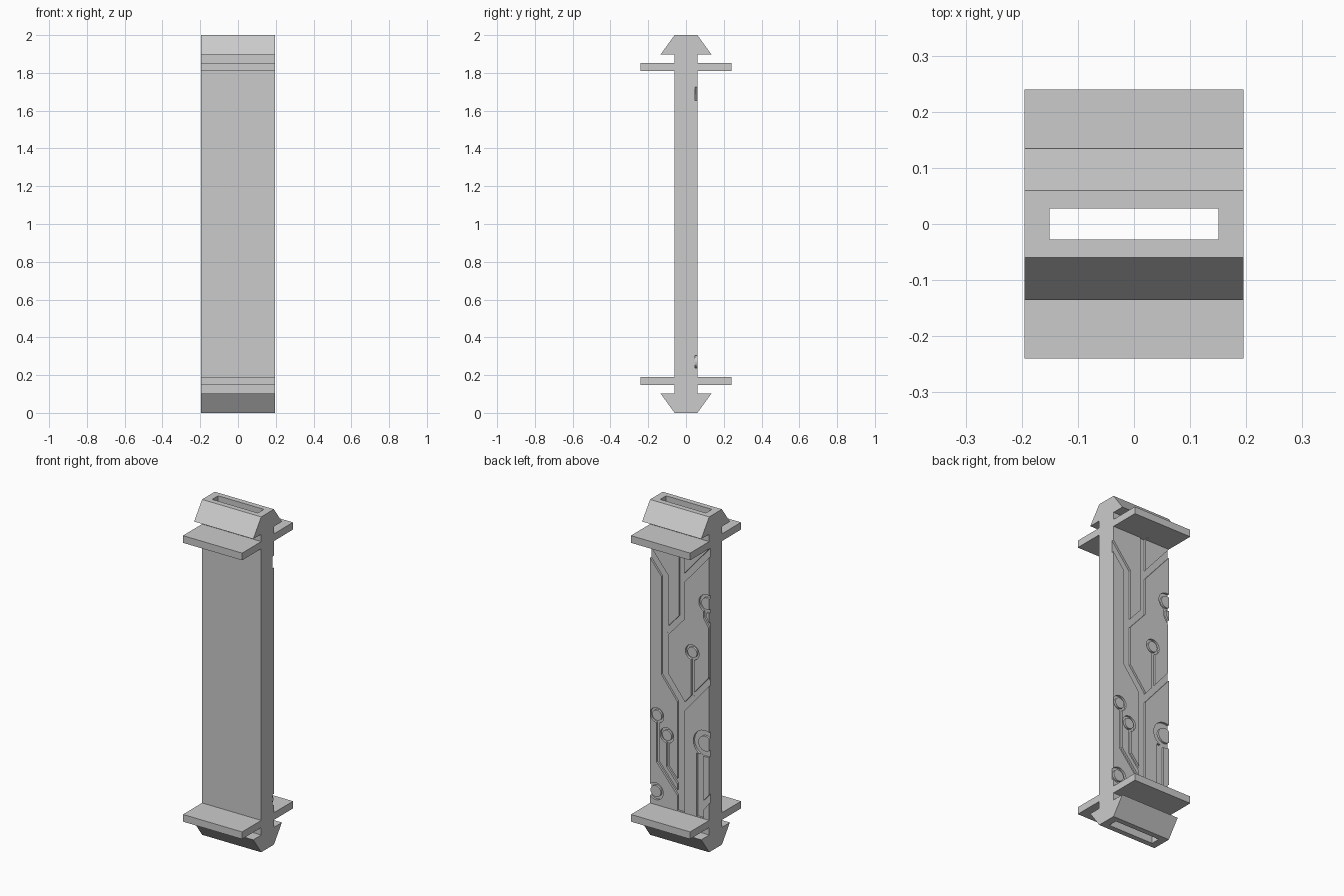
import bpy, bmesh, math
from mathutils import Vector

cube = bpy.data.objects.get("Cube")
if cube:
    bpy.data.objects.remove(cube)

HALF_W, BODY, DEPTH = 0.195, 0.06, 0.012

grey = bpy.data.materials.new("plain_grey")
grey.use_nodes = True
tone = (0.6, 0.6, 0.6, 1)
grey.diffuse_color = tone
grey.node_tree.nodes["Principled BSDF"].inputs["Base Color"].default_value = tone


def prism(name, loops, offset):
    """Extrude quads or polygons (lists of 3D points) along an offset."""
    bm = bmesh.new()
    for loop in loops:
        bm.faces.new([bm.verts.new(p) for p in loop])
    bmesh.ops.remove_doubles(bm, verts=bm.verts, dist=1e-5)
    out = bmesh.ops.extrude_face_region(bm, geom=bm.faces[:])
    moved = [g for g in out["geom"] if isinstance(g, bmesh.types.BMVert)]
    bmesh.ops.translate(bm, verts=moved, vec=offset)
    bmesh.ops.recalc_face_normals(bm, faces=bm.faces)
    mesh = bpy.data.meshes.new(name)
    bm.to_mesh(mesh)
    bm.free()
    mesh.materials.append(grey)
    obj = bpy.data.objects.new(name, mesh)
    bpy.context.collection.objects.link(obj)
    return obj


# Body, flange plates and arrow-shaped clip ends share one mirrored profile
quarter = [(BODY, 0.19), (0.24, 0.19), (0.24, 0.147), (BODY, 0.147),
           (BODY, 0.103), (0.135, 0.103), (BODY, 0)]
side = quarter[::-1] + [(y, 2 - z) for y, z in quarter]
outline = side + [(-y, z) for y, z in reversed(side)]
body = prism("clip_body", [[(-HALF_W, y, z) for y, z in outline]],
             (2 * HALF_W, 0, 0))

cutters = []


def floor_y():
    # Tiny steps keep the groove floors from being exactly coplanar
    return BODY - DEPTH - 0.00004 * len(cutters)


def trace(points, width):
    """Mitred groove along a path on the back face."""
    pts = [Vector(p) for p in points]
    dirs = [(b - a).normalized() for a, b in zip(pts, pts[1:])]
    left, right = [], []
    y = floor_y()
    for i, p in enumerate(pts):
        a, b = dirs[max(i - 1, 0)], dirs[min(i, len(dirs) - 1)]
        tangent = (a + b).normalized()
        n = Vector((-tangent.y, tangent.x))
        n *= width / 2 / max(tangent.dot(a), 0.3)
        left.append((p.x + n.x, y, p.y + n.y))
        right.append((p.x - n.x, y, p.y - n.y))
    quads = [[left[i], left[i + 1], right[i + 1], right[i]]
             for i in range(len(dirs))]
    cutters.append(prism("trace_cutter", quads, (0, 0.04, 0)))


def ring(x, z, outer, inner, sides=32):
    """Ring groove around a raised round pad."""
    y = floor_y()

    def at(r, i):
        t = math.tau * (i % sides + 0.37) / sides
        return (x + r * math.cos(t), y, z + r * math.sin(t))
    quads = [[at(outer, i), at(outer, i + 1), at(inner, i + 1), at(inner, i)]
             for i in range(sides)]
    cutters.append(prism("pad_cutter", quads, (0, 0.04, 0)))


# Main circuit traces
trace([(0.23, 1.732), (0.098, 1.57), (0.098, 0.985), (-0.008, 0.85),
       (-0.008, 0.192)], 0.046)
trace([(-0.012, 1.813), (-0.012, 1.35), (0.09, 1.235)], 0.034)
trace([(-0.24, 1.835), (-0.015, 1.575)], 0.034)
trace([(-0.24, 1.07), (-0.01, 0.8)], 0.034)
trace([(-0.135, 0.57), (-0.135, 0.192)], 0.046)
trace([(-0.24, 0.37), (-0.14, 0.25)], 0.034)

# Round pads with thin tails
ring(0.15, 0.725, 0.045, 0.031)
trace([(0.143, 0.69), (0.143, 0.45), (-0.01, 0.27)], 0.02)
ring(0.084, 0.622, 0.045, 0.031)
trace([(0.077, 0.585), (0.077, 0.44), (-0.005, 0.345)], 0.02)
ring(-0.083, 1.162, 0.045, 0.031)
trace([(-0.086, 1.125), (-0.086, 0.9)], 0.02)
ring(-0.18, 1.477, 0.054, 0.036)
trace([(-0.168, 1.44), (-0.168, 1.39), (-0.2, 1.34), (-0.2, 1.02)], 0.02)
ring(-0.168, 0.64, 0.078, 0.045)
ring(0.158, 0.27, 0.05, 0.034)

# Slot running the full length
slot = prism("slot_cutter", [[(sx * 0.151, sy * 0.028, -0.1) for sx, sy in
                              ((-1, -1), (1, -1), (1, 1), (-1, 1))]],
             (0, 0, 2.2))
cutters.append(slot)

# Cut everything, then bake the result and drop the helpers
for c in cutters:
    c.hide_render = True
    mod = body.modifiers.new(c.name, "BOOLEAN")
    mod.operation, mod.solver, mod.object = "DIFFERENCE", "EXACT", c
bpy.context.view_layer.update()
graph = bpy.context.evaluated_depsgraph_get()
result = bpy.data.meshes.new_from_object(body.evaluated_get(graph))
body.modifiers.clear()
body.data = result
for c in cutters:
    bpy.data.objects.remove(c)
